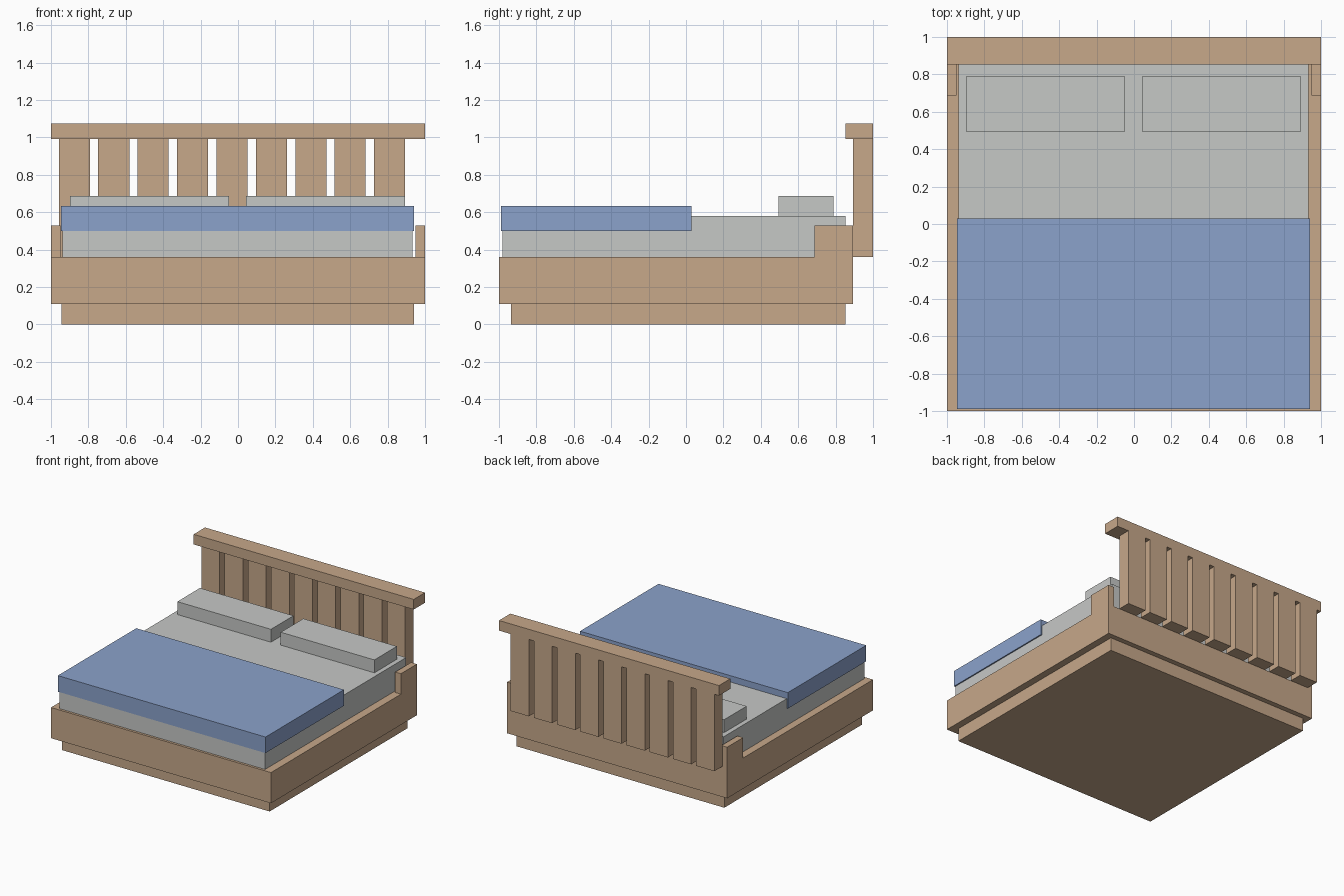
import bpy

if "Cube" in bpy.data.objects:
    bpy.data.objects.remove(bpy.data.objects["Cube"])


def material(name, rgb):
    m = bpy.data.materials.new(name)
    m.diffuse_color = (*rgb, 1.0)
    m.use_nodes = True
    m.node_tree.nodes["Principled BSDF"].inputs["Base Color"].default_value = m.diffuse_color
    return m


wood = material("light_wood", (0.571, 0.392, 0.254))
linen = material("pale_grey_linen", (0.565, 0.578, 0.565))
blue = material("blue_fabric", (0.258, 0.361, 0.597))


def box(name, xs, ys, zs, mat):
    """Box spanning the given (min, max) range on each axis."""
    spans = (xs, ys, zs)
    bpy.ops.mesh.primitive_cube_add(size=1, location=[(a + b) / 2 for a, b in spans])
    ob = bpy.context.object
    ob.name = name
    ob.scale = [b - a for a, b in spans]
    bpy.ops.object.transform_apply(location=False, rotation=False, scale=True)
    ob.data.materials.append(mat)
    return ob


# Recessed plinth and the main frame
box("plinth", (-0.945, 0.942), (-0.935, 0.852), (0, 0.11), wood)
box("bed_frame", (-1, 1), (-1, 0.894), (0.108, 0.36), wood)

# Raised corner posts beside the headboard
for side, xs in (("left", (-1, -0.948)), ("right", (0.948, 1))):
    box(f"{side}_corner_post", xs, (0.687, 0.894), (0.36, 0.528), wood)

# Headboard: nine slats hanging behind the frame, topped by a rail
for i in range(9):
    x = -0.958 + i * 0.2107
    box(f"headboard_slat_{i + 1}", (x, x + 0.166), (0.894, 1), (0.36, 0.992), wood)
box("headboard_rail", (-1, 1), (0.853, 1), (0.992, 1.075), wood)

# Bedding
box("mattress", (-0.937, 0.932), (-0.98, 0.852), (0.36, 0.58), linen)
for side, xs in (("left", (-0.898, -0.047)), ("right", (0.042, 0.893))):
    box(f"{side}_pillow", xs, (0.495, 0.788), (0.575, 0.686), linen)
box("blanket", (-0.946, 0.942), (-0.988, 0.03), (0.5, 0.632), blue)
